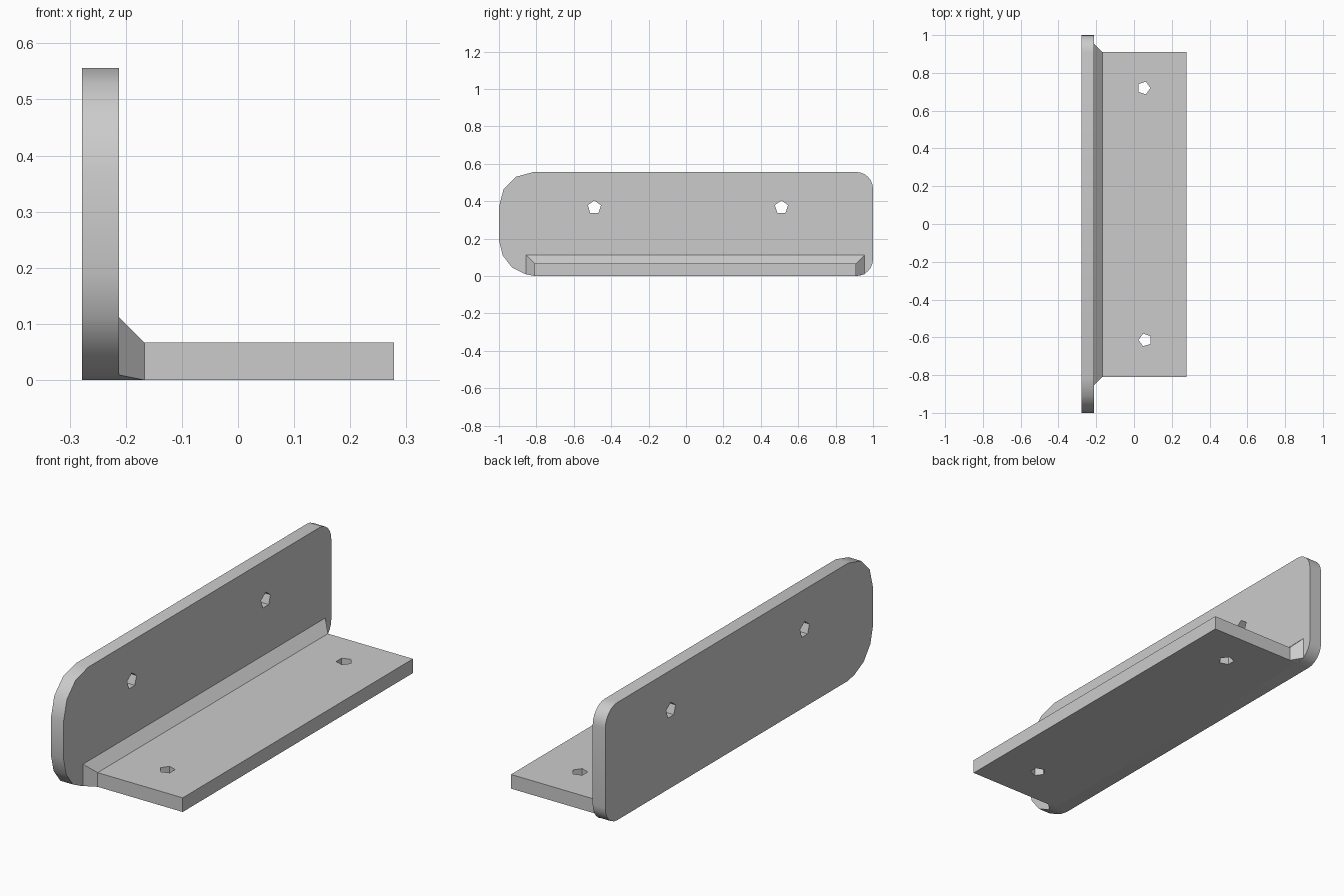
import bpy, bmesh, math
from mathutils import Matrix, Vector

cube = bpy.data.objects.get("Cube")
if cube:
    bpy.data.objects.remove(cube, do_unlink=True)

grey = bpy.data.materials.new("plain grey")
grey.use_nodes = True
colour = (0.6, 0.6, 0.6, 1)
grey.diffuse_color = colour
grey.node_tree.nodes["Principled BSDF"].inputs["Base Color"].default_value = colour


def loft(name, rings):
    """Closed solid through matching rings of points."""
    bm = bmesh.new()
    loops = [[bm.verts.new(p) for p in ring] for ring in rings]
    n = len(rings[0])
    for a, b in zip(loops, loops[1:]):
        for i in range(n):
            j = (i + 1) % n
            bm.faces.new((a[i], a[j], b[j], b[i]))
    bm.faces.new(loops[0][::-1])
    bm.faces.new(loops[-1])
    bmesh.ops.remove_doubles(bm, verts=bm.verts, dist=0.0001)
    bmesh.ops.recalc_face_normals(bm, faces=bm.faces)
    mesh = bpy.data.meshes.new(name)
    bm.to_mesh(mesh)
    bm.free()
    mesh.materials.append(grey)
    obj = bpy.data.objects.new(name, mesh)
    bpy.context.collection.objects.link(obj)
    return obj


def drill(target, centre, axis, tip, radius):
    """Cut a five-sided screw hole, one corner pointing along tip."""
    centre, axis, tip = Vector(centre), Vector(axis), Vector(tip)
    corners = [Matrix.Rotation(math.tau * k / 5, 3, axis) @ tip * radius
               for k in range(5)]
    cutter = loft("hole_cutter", [[centre + c + axis * s for c in corners]
                                  for s in (-0.1, 0.1)])
    mod = target.modifiers.new("hole", 'BOOLEAN')
    mod.operation = 'DIFFERENCE'
    mod.solver = 'EXACT'
    mod.object = cutter
    bpy.context.view_layer.objects.active = target
    bpy.ops.object.modifier_apply(modifier=mod.name)
    bpy.data.objects.remove(cutter, do_unlink=True)


# Upright plate: broad faceted front end, tight round corners at the back end
back_x, face_x, edge_x, tip_x = -0.278, -0.212, -0.167, 0.278
height, corner = 0.556, 0.09
outline = [(-0.815, height), (-0.91, 0.53), (-0.975, 0.465), (-1, 0.37),
           (-1, 0.19), (-0.98, 0.11), (-0.93, 0.045), (-0.86, 0.01), (-0.81, 0)]
for start, cz in ((-90, corner), (0, height - corner)):
    for k in range(7):
        a = math.radians(start + 15 * k)
        outline.append((1 - corner + corner * math.cos(a), cz + corner * math.sin(a)))
plate = loft("upright_plate", [[(x, y, z) for y, z in outline]
                               for x in (back_x, face_x)])
for y in (-0.49, 0.51):
    drill(plate, (-0.245, y, 0.367), (1, 0, 0), (0, 0, 1), 0.037)


# Shelf with a chamfered root that widens where it meets the plate
y0, y1, thick, flare = -0.81, 0.91, 0.067, 0.045


def section(x, grow, lift):
    return [(x, y0 - grow, lift), (x, y0, 0), (x, y1, 0), (x, y1 + grow, lift),
            (x, y1 + grow, thick + grow), (x, y0 - grow, thick + grow)]


shelf = loft("shelf", [section(face_x, flare, 0.009), section(edge_x, 0, 0),
                       section(tip_x, 0, 0)])
drill(shelf, (0.052, 0.72, 0.03), (0, 0, 1), (1, 0, 0), 0.035)
drill(shelf, (0.059, -0.614, 0.03), (0, 0, 1), (-1, 0, 0), 0.035)

# Smooth rounded ends, crisp edges elsewhere
bpy.ops.object.select_all(action='DESELECT')
plate.select_set(True)
bpy.context.view_layer.objects.active = plate
bpy.ops.object.shade_smooth_by_angle(angle=math.radians(40))
